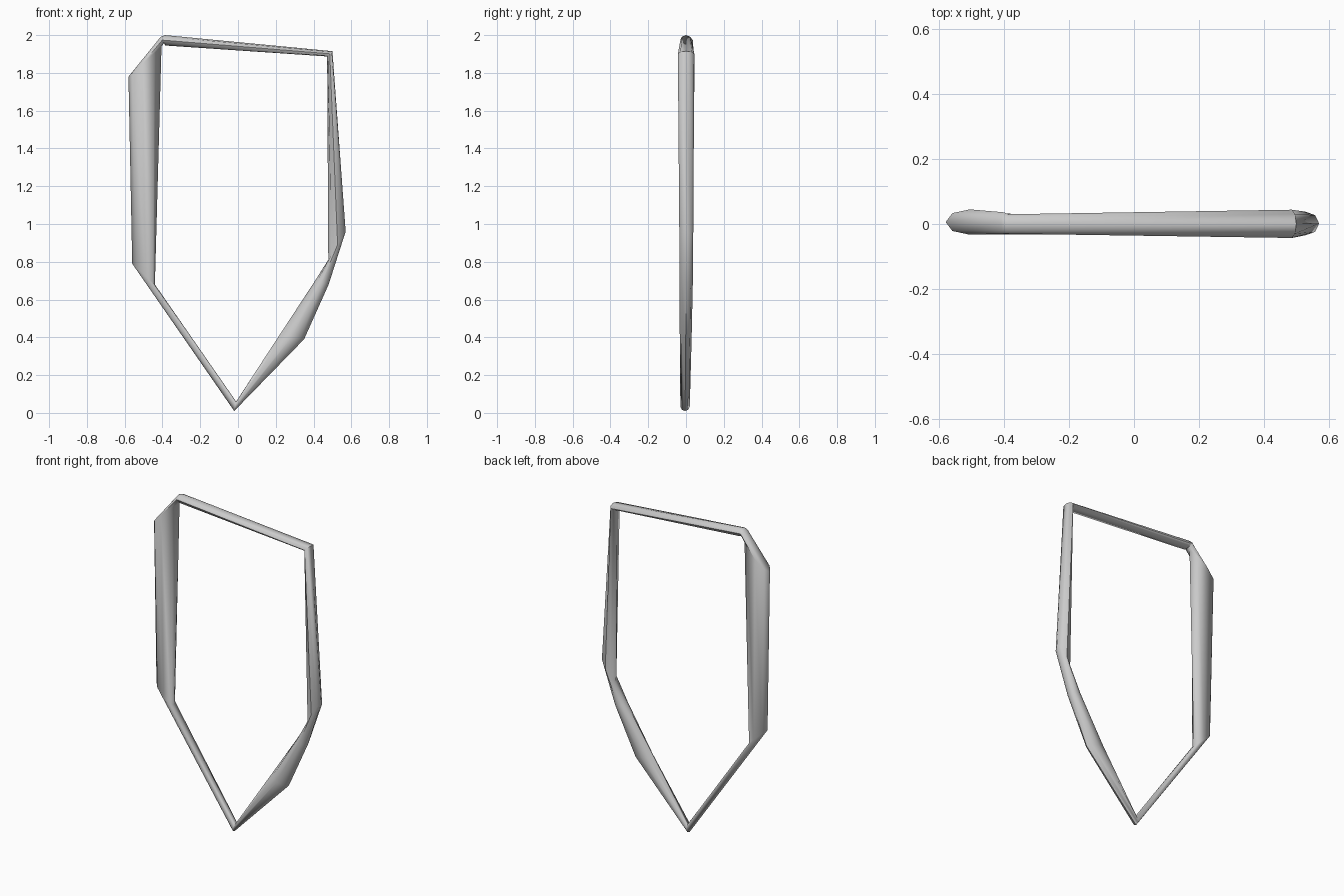
import bpy, bmesh, math

if "Cube" in bpy.data.objects:
    bpy.data.objects.remove(bpy.data.objects["Cube"])

# Cross-sections round the loop:
# inner x, inner z, outer x, outer z, front y, back y, ridge skew
RINGS = [
    (-0.01, 0.06, -0.02, 0.01, -0.03, 0.02, 1.0),    # bottom point
    (-0.44, 0.68, -0.56, 0.79, -0.033, 0.035, 1.3),  # lower left corner
    (-0.405, 1.94, -0.58, 1.78, -0.033, 0.045, 0.8), # wide upper left
    (-0.392, 1.957, -0.41, 1.99, -0.03, 0.036, 1.0), # narrow neck
    (-0.385, 1.945, -0.388, 2.0, -0.03, 0.03, 1.0),  # start of top rail
    (0.472, 1.887, 0.50, 1.915, -0.043, 0.044, 1.0), # upper right corner
    (0.478, 0.81, 0.57, 0.96, -0.035, 0.038, 0.9),   # right bulge
    (0.405, 0.695, 0.48, 0.68, -0.035, 0.036, 1.0),
    (0.225, 0.42, 0.35, 0.39, -0.033, 0.03, 1.0),    # lower right bulge
]
SIDES = 8


def ring_points(xi, zi, xo, zo, front, back, skew):
    mid, half = (front + back) / 2, (back - front) / 2
    pts = []
    for k in range(SIDES):
        a = 2 * math.pi * k / SIDES
        t = ((1 - math.cos(a)) / 2) ** skew
        pts.append((xi + (xo - xi) * t, mid - half * math.sin(a), zi + (zo - zi) * t))
    return pts


# Closed frame skinned through the cross-sections
bm = bmesh.new()
rings = [[bm.verts.new(p) for p in ring_points(*r)] for r in RINGS]
for i, a in enumerate(rings):
    b = rings[(i + 1) % len(rings)]
    for k in range(SIDES):
        n = (k + 1) % SIDES
        bm.faces.new((a[k], a[n], b[n], b[k]))
bmesh.ops.recalc_face_normals(bm, faces=bm.faces[:])
mesh = bpy.data.meshes.new("carved_frame")
bm.to_mesh(mesh)
bm.free()

frame = bpy.data.objects.new("carved_frame", mesh)
bpy.context.collection.objects.link(frame)
grey = bpy.data.materials.new("light grey")
grey.diffuse_color = (0.6, 0.6, 0.6, 1)
grey.use_nodes = True
grey.node_tree.nodes["Principled BSDF"].inputs["Base Color"].default_value = grey.diffuse_color
mesh.materials.append(grey)

# Smooth along the bars, sharp at the corners
bpy.context.view_layer.objects.active = frame
frame.select_set(True)
bpy.ops.object.shade_smooth_by_angle(angle=math.radians(50))
